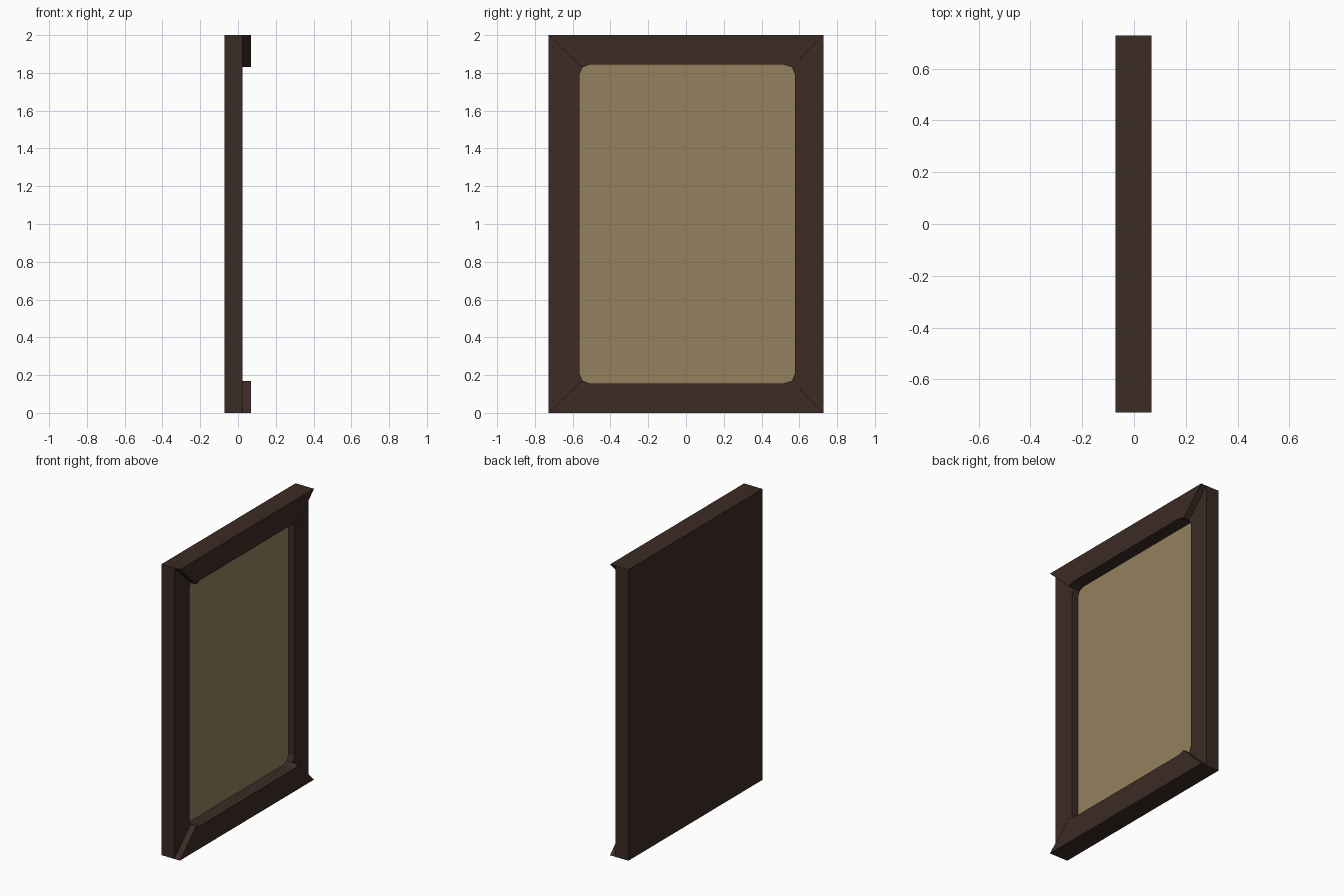
import bpy, bmesh

if "Cube" in bpy.data.objects:
    bpy.data.objects.remove(bpy.data.objects["Cube"])

BACK, STILE_X, RAIL_X, PANEL_X = -0.072, 0.025, 0.068, -0.02
W, H = 0.728, 2.0


def material(name, rgb):
    m = bpy.data.materials.new(name)
    m.diffuse_color = (*rgb, 1)
    m.use_nodes = True
    m.node_tree.nodes["Principled BSDF"].inputs["Base Color"].default_value = m.diffuse_color
    return m


wood = material("dark wood", (0.045, 0.024, 0.018))
tan = material("tan board", (0.30, 0.22, 0.11))


def add_part(name, outline, x0, x1, mat):
    """Outline in (y, z) at x0; with x1 it is pushed forward, open at the back."""
    bm = bmesh.new()
    face = bm.faces.new([bm.verts.new((x0, y, z)) for y, z in outline])
    if x1 is not None:
        ext = bmesh.ops.extrude_face_region(bm, geom=[face])
        verts = [g for g in ext["geom"] if isinstance(g, bmesh.types.BMVert)]
        bmesh.ops.translate(bm, verts=verts, vec=(x1 - x0, 0, 0))
        for f in [f for f in bm.faces if all(v.co.x < x0 + 1e-5 for v in f.verts)]:
            bm.faces.remove(f)
    bmesh.ops.recalc_face_normals(bm, faces=bm.faces)
    # recalc can leave open shapes inside out: make the front face +x
    front = max(bm.faces, key=lambda f: f.calc_center_median().x)
    if x1 is not None and front.normal.x < 0:
        bmesh.ops.reverse_faces(bm, faces=bm.faces)
    if x1 is None:
        want = -1 if x0 == BACK else 1
        front.normal_update()
        if front.normal.x * want < 0:
            bmesh.ops.reverse_faces(bm, faces=bm.faces)
    me = bpy.data.meshes.new(name)
    bm.to_mesh(me)
    bm.free()
    me.materials.append(mat)
    ob = bpy.data.objects.new(name, me)
    bpy.context.collection.objects.link(ob)
    return ob


# Mitred rails, inner edge clipped towards the corners
for name, flip in (("bottom_rail", False), ("top_rail", True)):
    pts = [(-W, 0), (W, 0), (0.56, 0.17), (0.515, 0.156), (-0.51, 0.156), (-0.55, 0.17)]
    if flip:
        pts = [(y, H - z) for y, z in pts]
    add_part(name, pts, BACK, RAIL_X, wood)

# Thinner mitred stiles
for name, s, inner in (("left_stile", -1, 0.565), ("right_stile", 1, 0.578)):
    tip = inner - 0.017
    pts = [(s * W, 0), (s * W, H), (s * tip, H - 0.17), (s * inner, H - 0.21),
           (s * inner, 0.21), (s * tip, 0.17)]
    add_part(name, pts, BACK, STILE_X, wood)

# Flat back and recessed tan panel
add_part("back_board", [(-W, 0), (W, 0), (W, H), (-W, H)], BACK, None, wood)
add_part("panel", [(-0.6, 0.13), (0.6, 0.13), (0.6, 1.87), (-0.6, 1.87)], PANEL_X, None, tan)
